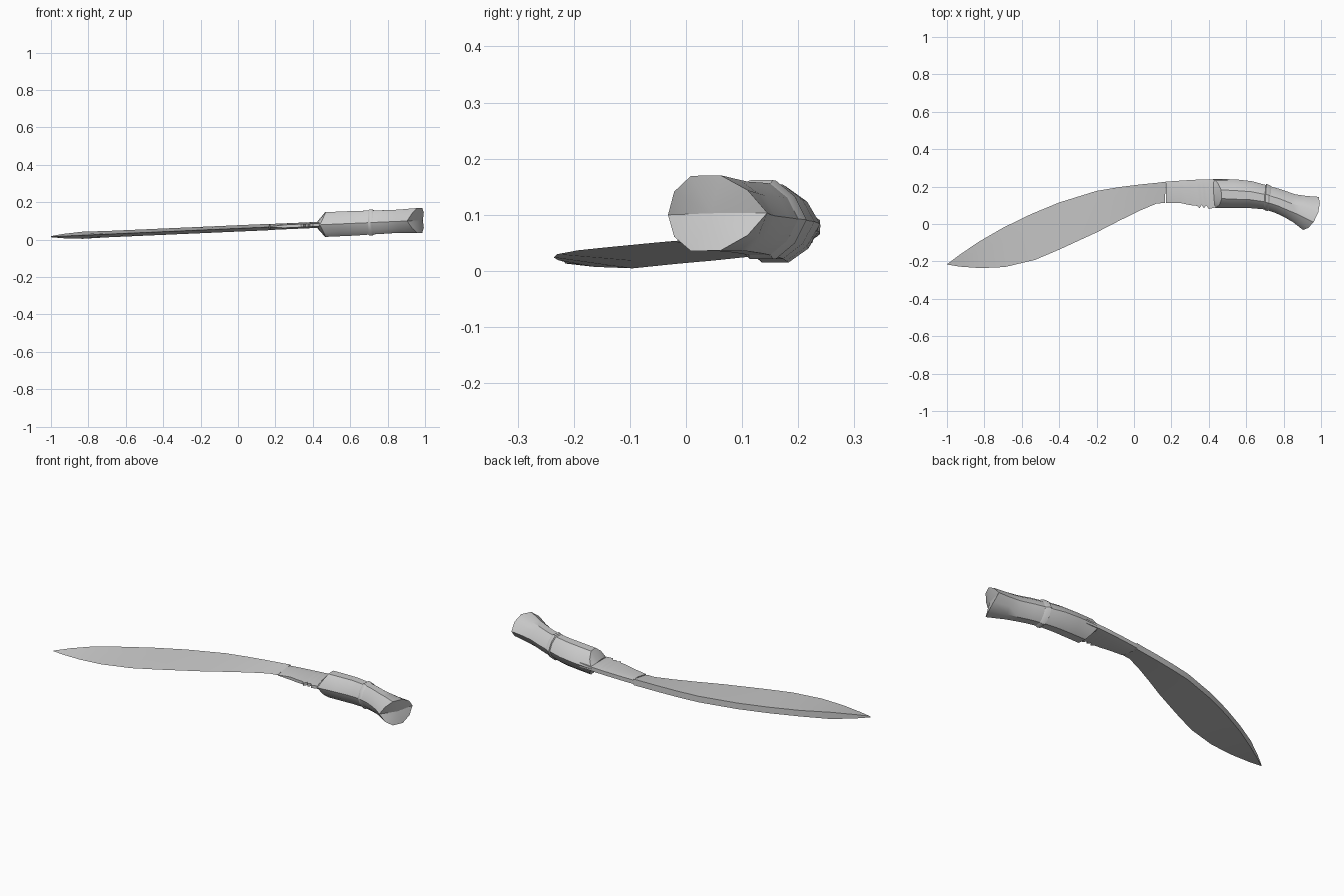
import bpy, bmesh
from math import hypot


def mid_z(x):
    # the whole knife rests slightly tilted, tip low and grip high
    return 0.016 + (x + 1) * 0.044


def loft(name, rings):
    """Skin a list of equal-length point rings and fan both ends."""
    bm = bmesh.new()
    loops = [[bm.verts.new(p) for p in r] for r in rings]
    n = len(loops[0])
    for a, b in zip(loops, loops[1:]):
        for i in range(n):
            j = (i + 1) % n
            bm.faces.new((a[i], a[j], b[j], b[i]))
    for ring in (loops[0], loops[-1]):
        cap = bm.faces.new(ring)
        bmesh.ops.poke(bm, faces=[cap])
    bmesh.ops.remove_doubles(bm, verts=bm.verts[:], dist=0.0004)
    bmesh.ops.recalc_face_normals(bm, faces=bm.faces[:])
    me = bpy.data.meshes.new(name)
    bm.to_mesh(me)
    bm.free()
    ob = bpy.data.objects.new(name, me)
    bpy.context.collection.objects.link(ob)
    bpy.ops.object.select_all(action='DESELECT')
    ob.select_set(True)
    bpy.context.view_layer.objects.active = ob
    bpy.ops.object.shade_smooth_by_angle(angle=0.55)
    return ob


def blade_ring(sx, sy, ex, ey, spine, body, edge, at=0.3):
    # six-point section: spine pair, body pair, edge pair
    mx, my = sx + (ex - sx) * at, sy + (ey - sy) * at
    side = [(sx, sy, spine), (mx, my, body), (ex, ey, edge)]
    up = [(x, y, mid_z(x) + t) for x, y, t in side]
    down = [(x, y, mid_z(x) - t) for x, y, t in reversed(side)]
    return up + down


# blade: spine x, y and edge x, y for each station
stations = [(-1, -0.215, -0.998, -0.217), (-0.93, -0.163, -0.93, -0.228),
            (-0.83, -0.095, -0.82, -0.236), (-0.7, -0.02, -0.69, -0.23),
            (-0.55, 0.053, -0.53, -0.192), (-0.4, 0.115, -0.4, -0.137),
            (-0.2, 0.177, -0.2, -0.045), (-0.08, 0.197, -0.08, 0.017),
            (0.03, 0.211, 0.03, 0.071), (0.12, 0.22, 0.12, 0.109),
            (0.17, 0.226, 0.165, 0.113)]
half = [0.003, 0.012] + [0.019] + [0.017] * 8
loft("blade", [blade_ring(*s, t, t * 0.72, 0) for s, t in zip(stations, half)])

# ricasso: blunt root of the blade with the small edge notch
root = [(0.17, 0.226, 0.113), (0.25, 0.232, 0.112), (0.30, 0.235, 0.101),
        (0.337, 0.237, 0.097), (0.35, 0.238, 0.083), (0.362, 0.238, 0.102),
        (0.374, 0.238, 0.084), (0.386, 0.239, 0.1), (0.4, 0.239, 0.081),
        (0.43, 0.239, 0.087), (0.5, 0.235, 0.1)]
loft("ricasso", [blade_ring(x, s, x, e, 0.011, 0.016, 0.008 if x > 0.2 else 0.002)
                 for x, s, e in root])

# ten-sided grip section, pointed towards spine and edge
SECTION = [(1, 0), (0.7, 0.6), (0.22, 1), (-0.38, 1), (-0.78, 0.6),
           (-1, 0), (-0.78, -0.6), (-0.38, -1), (0.22, -1), (0.7, -0.6)]


def grip_ring(tx, ty, bx, by, hz, bulge=0.0):
    cx, cy, vx, vy = (tx + bx) / 2, (ty + by) / 2, (tx - bx) / 2, (ty - by) / 2
    length = hypot(vx, vy)
    ax, ay = vy / length, -vx / length
    pts = []
    for v, w in SECTION:
        x = cx + v * vx + abs(w) * bulge * ax
        y = cy + v * vy + abs(w) * bulge * ay
        pts.append((x, y, mid_z(x) + w * hz))
    return pts


# grip with bevelled front and flared pommel
loft("grip", [grip_ring(*s) for s in [
    (0.42, 0.239, 0.432, 0.086, 0.018),
    (0.425, 0.24, 0.437, 0.085, 0.066, 0.036),
    (0.54, 0.239, 0.54, 0.085, 0.066),
    (0.63, 0.229, 0.62, 0.085, 0.066),
    (0.71, 0.207, 0.70, 0.078, 0.064),
    (0.79, 0.184, 0.755, 0.06, 0.063),
    (0.86, 0.159, 0.805, 0.036, 0.062),
    (0.92, 0.15, 0.85, 0.01, 0.063),
    (0.988, 0.145, 0.904, -0.032, 0.067, 0.033)]])

# raised band around the middle of the grip
loft("grip_band", [grip_ring(*s) for s in [
    (0.703, 0.205, 0.693, 0.08, 0.064),
    (0.708, 0.215, 0.699, 0.074, 0.07),
    (0.722, 0.209, 0.712, 0.07, 0.07),
    (0.735, 0.2, 0.722, 0.072, 0.063)]])
